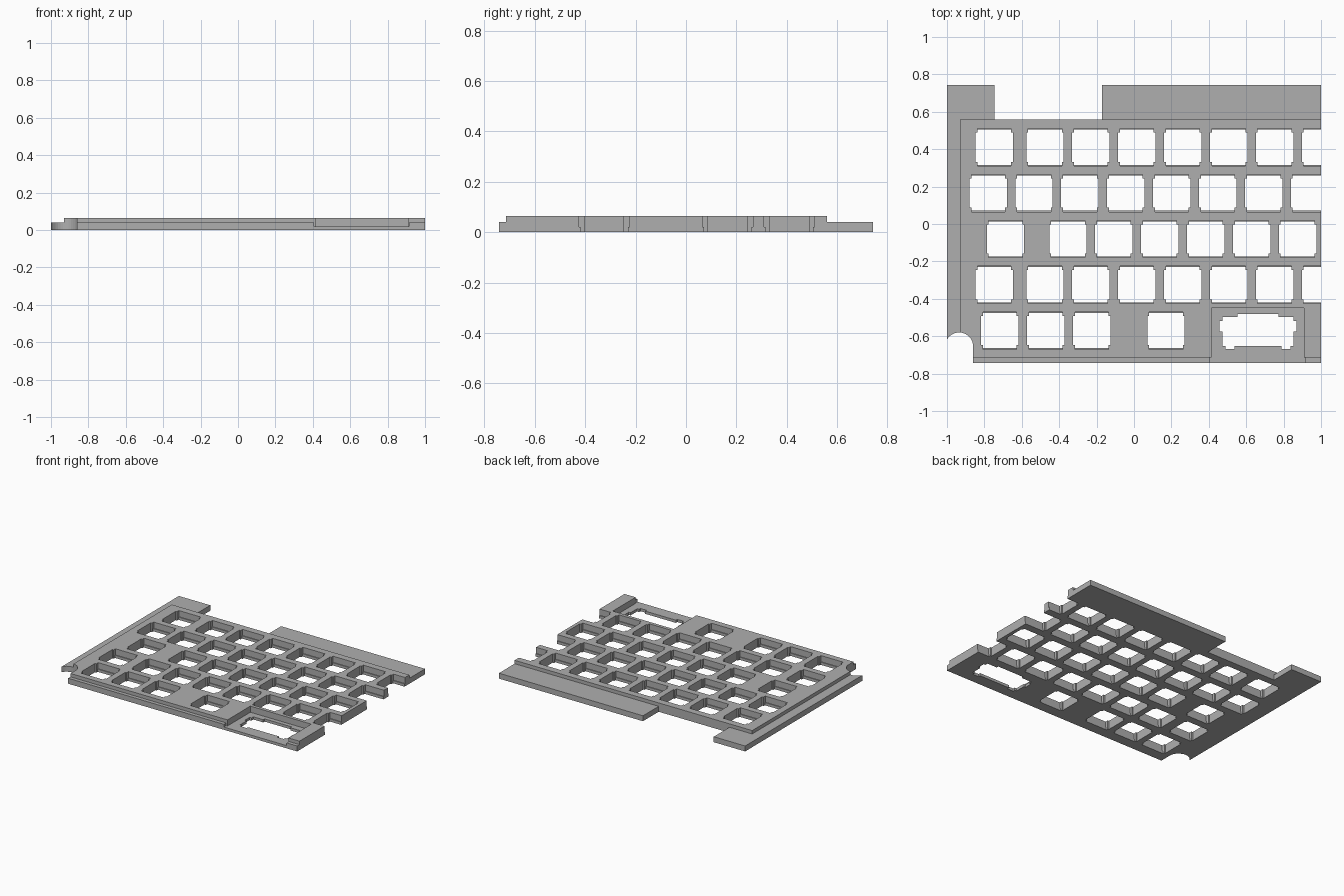
import bpy, bmesh, math

if "Cube" in bpy.data.objects:
    bpy.data.objects.remove(bpy.data.objects["Cube"], do_unlink=True)

grey = bpy.data.materials.new("plain_grey")
grey.use_nodes = True
COLOUR = (0.43, 0.43, 0.43, 1)
grey.diffuse_color = COLOUR
grey.node_tree.nodes["Principled BSDF"].inputs["Base Color"].default_value = COLOUR


def prisms(name, outlines, z0, z1):
    """One object holding an upright prism for every outline."""
    bm = bmesh.new()
    for outline in outlines:
        face = bm.faces.new([bm.verts.new((x, y, z0)) for x, y in outline])
        top = bmesh.ops.extrude_face_region(bm, geom=[face])["geom"]
        verts = [v for v in top if isinstance(v, bmesh.types.BMVert)]
        bmesh.ops.translate(bm, verts=verts, vec=(0, 0, z1 - z0))
    bmesh.ops.recalc_face_normals(bm, faces=bm.faces)
    mesh = bpy.data.meshes.new(name)
    bm.to_mesh(mesh)
    bm.free()
    mesh.materials.append(grey)
    obj = bpy.data.objects.new(name, mesh)
    bpy.context.collection.objects.link(obj)
    return obj


def combine(target, tool, operation):
    """Apply a boolean and remove the tool."""
    mod = target.modifiers.new(tool.name, "BOOLEAN")
    mod.operation, mod.solver, mod.object = operation, "EXACT", tool
    bpy.context.view_layer.objects.active = target
    bpy.ops.object.modifier_apply(modifier=mod.name)
    bpy.data.objects.remove(tool, do_unlink=True)


def rect(x0, x1, y0, y1):
    return [(x0, y0), (x1, y0), (x1, y1), (x0, y1)]


def key_outline(cx, cy, half_y):
    """Square opening with a small step in each corner."""
    quarter = [(0.1, 0.078), (0.09, 0.078), (0.09, half_y)]
    points = []
    for sx, sy in ((1, 1), (-1, 1), (-1, -1), (1, -1)):
        part = quarter if sx * sy > 0 else quarter[::-1]
        points += [(cx + sx * x, cy + sy * y) for x, y in part]
    return points


# Plate: wide lower flange with a gap at the back, raised deck on top
plate = prisms("key_plate", [[
    (-1, -0.742), (1, -0.742), (1, 0.742), (-0.17, 0.742),
    (-0.17, 0.56), (-0.745, 0.56), (-0.745, 0.742), (-1, 0.742)]], 0, 0.04)
combine(plate, prisms("raised_deck", [rect(-0.93, 1, -0.715, 0.56)], 0.03, 0.065), "UNION")

# Recess for the wide key, open at the front
combine(plate, prisms("recess", [rect(0.415, 0.91, -1, -0.45)], 0.02, 0.2), "DIFFERENCE")
combine(plate, prisms("recess_mouth", [rect(0.405, 0.915, -1, -0.715)], 0.02, 0.2), "DIFFERENCE")

# Rounded corner cut
arc = [(-0.935 + 0.075 * math.cos(math.pi * i / 16),
        -0.655 + 0.075 * math.sin(math.pi * i / 16)) for i in range(17)]
corner = [(-0.86, -0.9)] + arc + [(-1.1, -0.655), (-1.1, -0.9)]
combine(plate, prisms("corner_cut", [corner], -0.1, 0.2), "DIFFERENCE")

# Key openings: row height, lone first key, start of the even run, run length
PITCH = 0.2455
rows = [(0.41, -0.748, -0.476, 7), (0.165, None, -0.78, 8), (-0.08, -0.687, -0.353, 6),
        (-0.325, -0.748, -0.476, 7), (-0.57, 0.171, -0.717, 3)]
keys = []
for y, lone, start, count in rows:
    keys += [(start + i * PITCH, y) for i in range(count)]
    if lone is not None:
        keys.append((lone, y))
combine(plate, prisms("key_holes", [key_outline(x, y, 0.094) for x, y in keys], -0.1, 0.2), "DIFFERENCE")
combine(plate, prisms("key_hole_lips", [key_outline(x, y, 0.1) for x, y in keys], 0.02, 0.2), "DIFFERENCE")

# Stepped opening for the wide key's stabiliser
half = [(0.11, -0.481), (0.11, -0.497), (0.19, -0.497), (0.19, -0.519), (0.205, -0.519),
        (0.205, -0.575), (0.19, -0.575), (0.19, -0.652), (0.175, -0.652), (0.175, -0.668),
        (0.125, -0.668), (0.125, -0.652)]
wide = [(0.663 + x, y) for x, y in half] + [(0.663 - x, y) for x, y in half[::-1]]
combine(plate, prisms("wide_key_hole", [wide], -0.1, 0.2), "DIFFERENCE")
